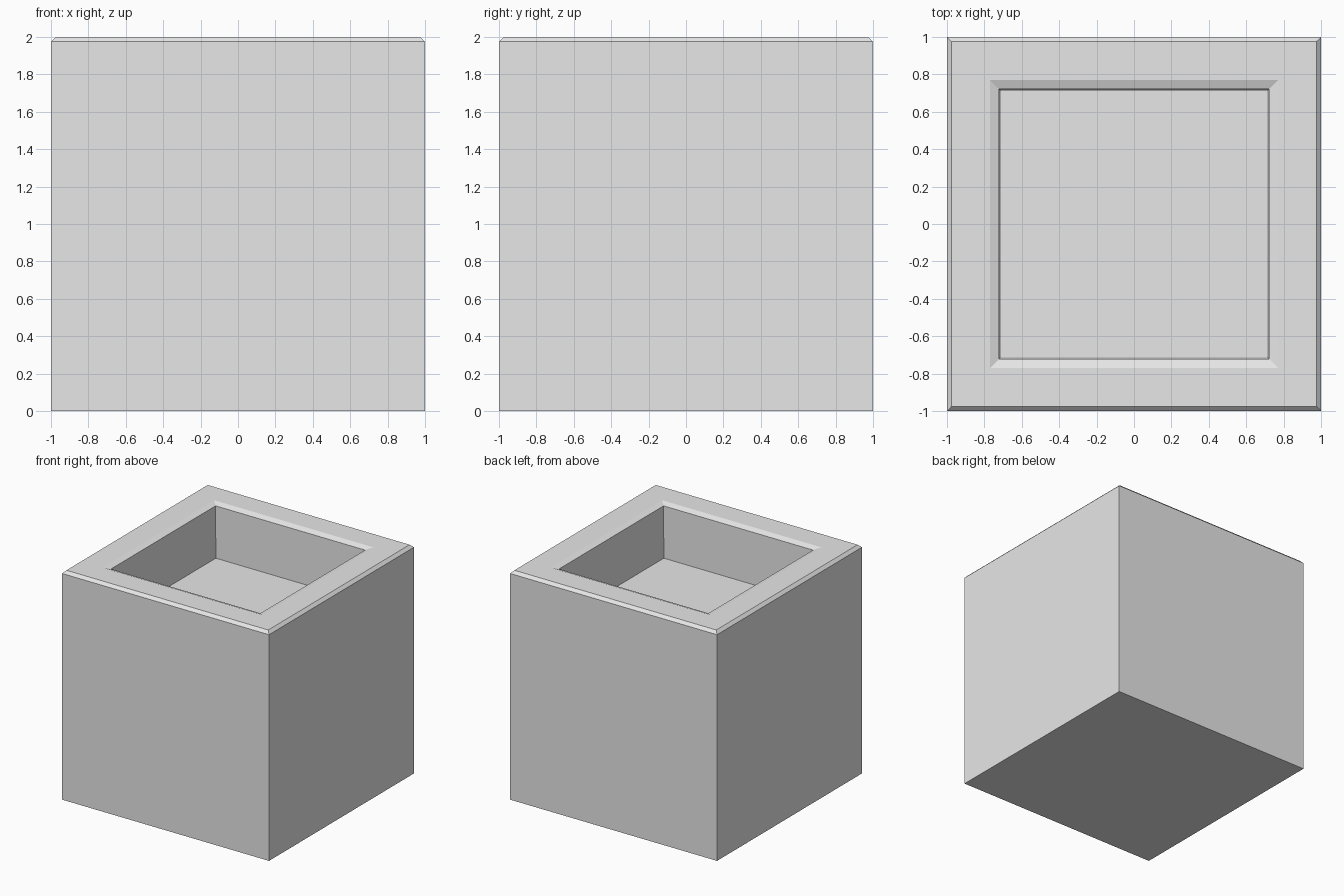
import bpy
import bmesh

cube = bpy.data.objects.get("Cube")
if cube:
    bpy.data.objects.remove(cube, do_unlink=True)

# Plain grey surface
grey = bpy.data.materials.new("light_grey")
grey.use_nodes = True
colour = (0.8, 0.8, 0.8, 1)
grey.diffuse_color = colour
grey.node_tree.nodes["Principled BSDF"].inputs["Base Color"].default_value = colour

# Half width and height of each square loop, from the base up and into the recess
profile = [
    (1, 0),
    (1, 1.975),
    (0.975, 2),
    (0.77, 2),
    (0.722, 1.982),
    (0.714, 1.53),
]
CORNERS = [(-1, -1), (1, -1), (1, 1), (-1, 1)]

bm = bmesh.new()
loops = [[bm.verts.new((r * x, r * y, z)) for x, y in CORNERS] for r, z in profile]

# Walls, bevelled rim and recess sides
for low, high in zip(loops, loops[1:]):
    for i in range(4):
        j = (i + 1) % 4
        bm.faces.new((low[i], low[j], high[j], high[i]))

# Underside and recess floor
bm.faces.new(loops[0][::-1])
bm.faces.new(loops[-1])
bmesh.ops.recalc_face_normals(bm, faces=bm.faces)

mesh = bpy.data.meshes.new("planter_box")
bm.to_mesh(mesh)
bm.free()
mesh.materials.append(grey)
box = bpy.data.objects.new("planter_box", mesh)
bpy.context.collection.objects.link(box)
